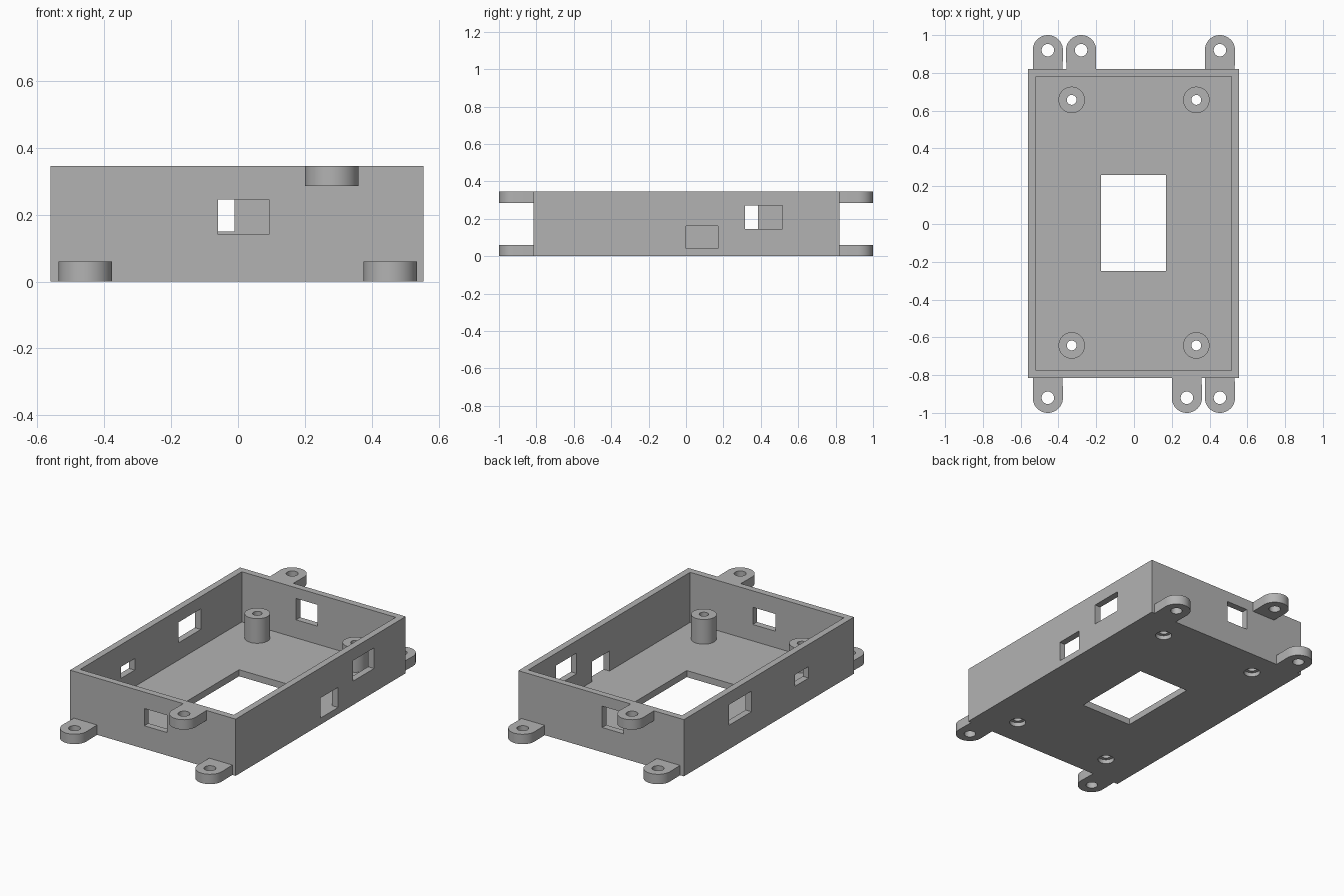
import bpy
import bmesh
from math import cos, sin, pi, radians

if "Cube" in bpy.data.objects:
    bpy.data.objects.remove(bpy.data.objects["Cube"], do_unlink=True)

# Single plastic colour
plastic = bpy.data.materials.new("grey_plastic")
plastic.use_nodes = True
GREY = (0.45, 0.45, 0.45, 1)
plastic.diffuse_color = GREY
plastic.node_tree.nodes["Principled BSDF"].inputs["Base Color"].default_value = GREY

# Case limits
X0, X1, Y0, Y1 = -0.56, 0.555, -0.815, 0.82
HEIGHT, WALL, FLOOR = 0.345, 0.04, 0.04


def prism(name, outline, z0, z1):
    """Extrude a counter-clockwise outline from z0 to z1."""
    bm = bmesh.new()
    base = bm.faces.new([bm.verts.new((x, y, z0)) for x, y in outline])
    moved = bmesh.ops.extrude_face_region(bm, geom=[base])["geom"]
    for v in moved:
        if isinstance(v, bmesh.types.BMVert):
            v.co.z = z1
    bmesh.ops.recalc_face_normals(bm, faces=bm.faces)
    mesh = bpy.data.meshes.new(name)
    bm.to_mesh(mesh)
    bm.free()
    mesh.materials.append(plastic)
    obj = bpy.data.objects.new(name, mesh)
    bpy.context.collection.objects.link(obj)
    return obj


def box(name, x0, x1, y0, y1, z0, z1):
    return prism(name, [(x0, y0), (x1, y0), (x1, y1), (x0, y1)], z0, z1)


def arc(x, y, r, start, sweep, steps):
    return [(x + r * cos(start + sweep * i / steps),
             y + r * sin(start + sweep * i / steps)) for i in range(steps + 1)]


def disc(name, x, y, r, z0, z1):
    return prism(name, arc(x, y, r, 0, 2 * pi, 48)[:-1], z0, z1)


def cut(target, cutter):
    """Subtract the cutter from the target and discard it."""
    mod = target.modifiers.new("cut", "BOOLEAN")
    mod.operation = "DIFFERENCE"
    mod.solver = "EXACT"
    mod.object = cutter
    bpy.context.view_layer.objects.active = target
    bpy.ops.object.modifier_apply(modifier=mod.name)
    bpy.data.objects.remove(cutter, do_unlink=True)


def smooth(obj):
    bpy.ops.object.select_all(action="DESELECT")
    obj.select_set(True)
    bpy.context.view_layer.objects.active = obj
    bpy.ops.object.shade_smooth_by_angle(angle=radians(30))


# Open tray with a rectangular floor opening
tray = box("tray", X0, X1, Y0, Y1, 0, HEIGHT)
cut(tray, box("cavity", X0 + WALL, X1 - WALL, Y0 + WALL, Y1 - WALL, FLOOR, 1))
cut(tray, box("floor_opening", -0.175, 0.17, -0.25, 0.26, -1, 0.2))

# Windows in the front and back walls: x range, z range
for y, x0, x1, z0, z1 in [(Y0, -0.06, 0.093, 0.14, 0.245),
                          (Y1, -0.155, -0.01, 0.15, 0.28)]:
    cut(tray, box("window", x0, x1, y - 0.1, y + 0.1, z0, z1))

# Windows in the side walls: y range, z range
for x, y0, y1, z0, z1 in [(X1, 0, 0.17, FLOOR, 0.162),
                          (X1, 0.315, 0.515, 0.145, 0.27),
                          (X0, 0.17, 0.385, 0.145, 0.27),
                          (X0, -0.38, -0.25, 0.14, 0.21)]:
    cut(tray, box("window", x - 0.1, x + 0.1, y0, y1, z0, z1))

# Screw posts, with recessed screw holes under the floor
for side, x in (("right", -0.33), ("left", 0.33)):
    for end, y in (("front", -0.643), ("back", 0.657)):
        post = disc(f"post_{end}_{side}", x, y, 0.07, FLOOR, 0.19)
        cut(post, disc("bore", x, y, 0.026, -1, 1))
        smooth(post)
        cut(tray, disc("bore", x, y, 0.026, -0.1, 0.1))
        cut(tray, disc("screw_recess", x, y, 0.046, -0.1, 0.025))
smooth(tray)

# Rounded mounting tabs: two low and one high at each end
R, TAB = 0.078, 0.06
for end, s, wall in (("front", 1, Y0), ("back", -1, Y1)):
    yc = -s * 0.92
    for kind, x, z in (("low_a", -0.456, 0), ("low_b", 0.455, 0),
                       ("high", s * 0.28, HEIGHT - TAB)):
        start = pi if s > 0 else 0
        outline = arc(x, yc, R + 0.002, start, pi, 24)
        outline += [(x + s * R, wall), (x - s * R, wall)]
        tab = prism(f"tab_{end}_{kind}", outline, z, z + TAB)
        cut(tab, disc("bore", x, yc, 0.033, -1, 1))
        smooth(tab)
